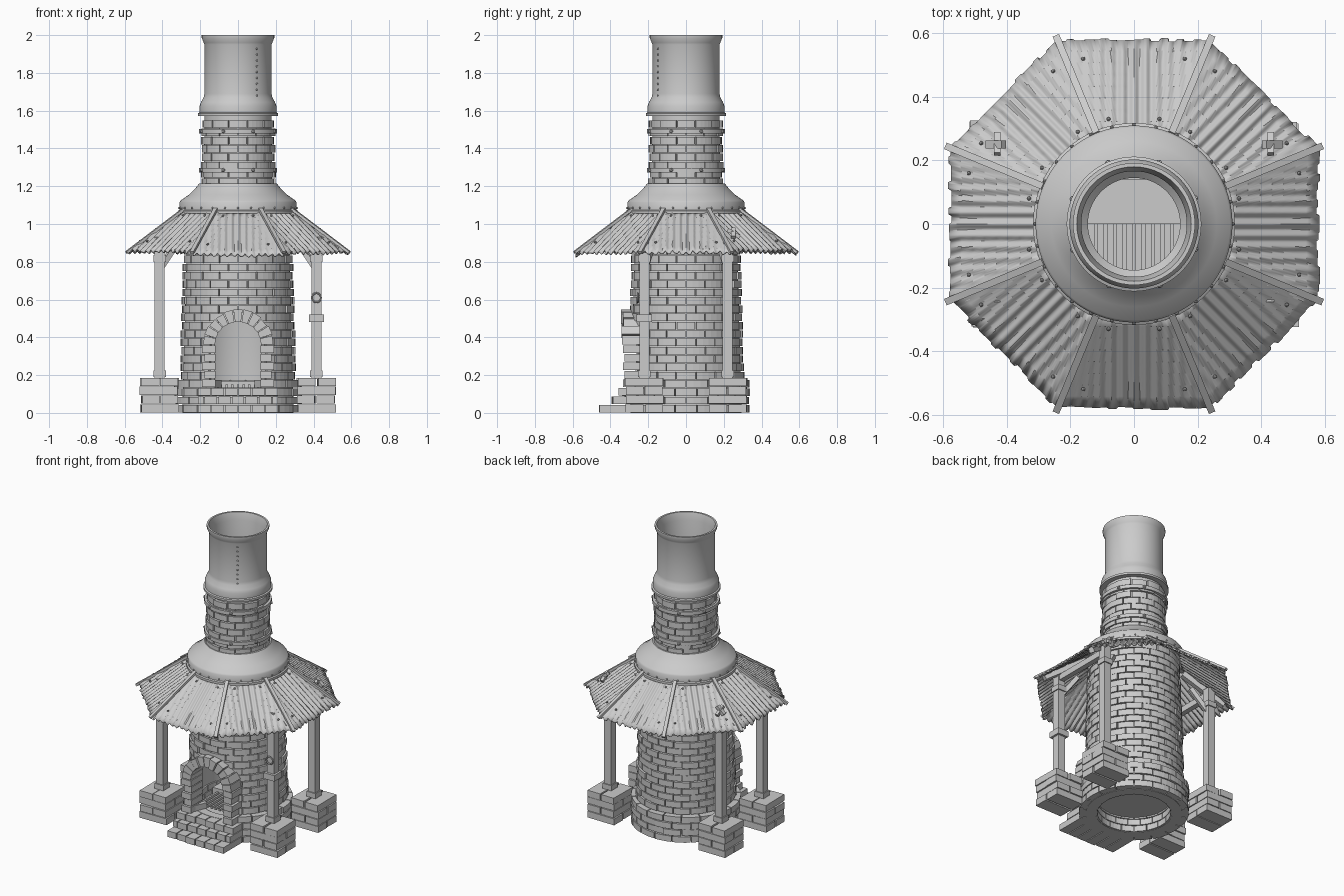
import bpy, bmesh, math, random
from math import pi, sin, cos, sqrt
from mathutils import Vector, Matrix

random.seed(4)
if "Cube" in bpy.data.objects:
    bpy.data.objects.remove(bpy.data.objects["Cube"])

stone = bpy.data.materials.new("light_grey")
stone.use_nodes = True
GREY = (0.6, 0.6, 0.6, 1)
stone.diffuse_color = GREY
stone.node_tree.nodes["Principled BSDF"].inputs["Base Color"].default_value = GREY
COURSE = 0.044


def finish(name, bm, smooth=False):
    bmesh.ops.recalc_face_normals(bm, faces=bm.faces)
    me = bpy.data.meshes.new(name)
    bm.to_mesh(me)
    bm.free()
    ob = bpy.data.objects.new(name, me)
    bpy.context.collection.objects.link(ob)
    me.materials.append(stone)
    bpy.ops.object.select_all(action="DESELECT")
    ob.select_set(True)
    bpy.context.view_layer.objects.active = ob
    if smooth:
        bpy.ops.object.shade_smooth_by_angle(angle=math.radians(35))
    return ob


def box(bm, lo, hi, spin=0.0):
    lo, hi = Vector(lo), Vector(hi)
    m = Matrix.Translation((lo + hi) / 2) @ Matrix.Rotation(spin, 4, "Z") @ Matrix.Diagonal((*(hi - lo), 1))
    bmesh.ops.create_cube(bm, size=1, matrix=m)


def beam(bm, a, b, width, height):
    a, b = Vector(a), Vector(b)
    d = b - a
    m = Matrix.Translation((a + b) / 2) @ d.to_track_quat("X", "Z").to_matrix().to_4x4()
    bmesh.ops.create_cube(bm, size=1, matrix=m @ Matrix.Diagonal((d.length, width, height, 1)))


def rivet(bm, p, r=0.006):
    bmesh.ops.create_icosphere(bm, subdivisions=1, radius=r, matrix=Matrix.Translation(p))


def prism(bm, ring_a, ring_b):
    # closed solid between two matching outlines
    va, vb = [bm.verts.new(p) for p in ring_a], [bm.verts.new(p) for p in ring_b]
    bm.faces.new(va)
    bm.faces.new(vb)
    for i in range(len(va)):
        j = (i + 1) % len(va)
        bm.faces.new((va[i], va[j], vb[j], vb[i]))


def curved_brick(bm, r0, r1, a0, a1, z0, z1):
    n = max(1, round((a1 - a0) / 0.12))
    angs = [a0 + (a1 - a0) * i / n for i in range(n + 1)]
    flat = [(r1 * cos(a), r1 * sin(a)) for a in angs] + [(r0 * cos(a), r0 * sin(a)) for a in reversed(angs)]
    prism(bm, [(x, y, z0) for x, y in flat], [(x, y, z1) for x, y in flat])


def lathe(name, profile, closed=False, steps=64):
    bm = bmesh.new()
    rings = [[bm.verts.new((r * cos(2 * pi * i / steps), r * sin(2 * pi * i / steps), z))
              for i in range(steps)] for r, z in profile]
    pairs = list(zip(rings, rings[1:])) + ([(rings[-1], rings[0])] if closed else [])
    for p, q in pairs:
        for i in range(steps):
            j = (i + 1) % steps
            bm.faces.new((p[i], p[j], q[j], q[i]))
    return finish(name, bm, True)


def brick_rings(name, z0, rows, count, radius, depth, gap_half=None, gap=0.006):
    bm = bmesh.new()
    front = 1.5 * pi
    for k in range(rows):
        z = z0 + k * COURSE
        r = radius(z)
        w = gap_half(z + COURSE / 2) if gap_half else 0
        hole = math.asin(w / r) if w else 0
        start = front + (k % 2) * pi / count
        for i in range(count):
            a0 = start + 2 * pi * i / count + gap / 2 / r
            a1 = a0 + 2 * pi / count - gap / r
            spans = [(a0, a1)]
            if hole:
                # trim bricks that meet the doorway
                spans = []
                for turn in (0, 2 * pi):
                    c = front + turn
                    if a1 > c - hole and a0 < c + hole:
                        spans += [(a0, c - hole), (c + hole, a1)]
                spans = spans or [(a0, a1)]
            bulge = random.uniform(-0.005, 0.005)
            for s, e in spans:
                if e - s > 0.03:
                    curved_brick(bm, r - depth, r + bulge, s, e, z + 0.002, z + COURSE - 0.003)
    return finish(name, bm)


# tower wall with doorway cut
SPRING, DOOR = 0.36, 0.125


def tower_r(z):
    return 0.312 - 0.03 * z


def door_half(z):
    return 0.15 if z < SPRING else sqrt(max(0, 0.15 ** 2 - (z - SPRING) ** 2))


core = lathe("tower_core", [(0.295, 0.0), (tower_r(1.08) - 0.014, 1.08), (0.18, 1.2), (0.178, 1.58),
                            (0.145, 1.58), (0.145, 1.15), (0.235, 1.0), (0.235, 0.0)], True)
bm = bmesh.new()
arch = [(DOOR, 0.135), (-DOOR, 0.135)] + [(-DOOR * cos(pi * i / 16), SPRING + DOOR * sin(pi * i / 16)) for i in range(17)]
prism(bm, [(x, -0.5, z) for x, z in arch], [(x, -0.05, z) for x, z in arch])
cutter = finish("doorway_cutter", bm)
cutter.hide_render = True
bpy.context.view_layer.objects.active = core
cut = core.modifiers.new("doorway", "BOOLEAN")
cut.operation, cut.object, cut.solver = "DIFFERENCE", cutter, "EXACT"
bpy.ops.object.modifier_apply(modifier=cut.name)
bpy.data.objects.remove(cutter)

brick_rings("tower_bricks", 4 * COURSE, 20, 18, tower_r, 0.03, door_half)
brick_rings("base_ring_bricks", 0.0, 4, 18, lambda z: 0.335, 0.11, lambda z: 0.13 if z > 0.13 else 0)
brick_rings("chimney_bricks", 1.2, 8, 12, lambda z: 0.196 - 0.01 * (z - 1.2), 0.03)

# firebox floor, rear slab and grate
bm = bmesh.new()
bmesh.ops.create_circle(bm, cap_ends=True, segments=48, radius=0.25, matrix=Matrix.Translation((0, 0, 0.1)))
finish("firebox_floor", bm)
bm = bmesh.new()
box(bm, (-0.19, 0, 0.1), (0.19, 0.14, 0.17))
finish("firebox_slab", bm)
bm = bmesh.new()
for i in range(-5, 6):
    box(bm, (i * 0.03 - 0.006, -0.2, 0.135), (i * 0.03 + 0.006, 0, 0.15))
finish("grate_bars", bm)

# door arch and jambs
bm = bmesh.new()
n = 11
for i in range(n):
    a0, a1 = pi * i / n + 0.015, pi * (i + 1) / n - 0.015
    out = 0.185 + random.uniform(-0.004, 0.006)
    quad = [(r * cos(a), SPRING + r * sin(a)) for r, a in ((0.122, a0), (out, a0), (out, a1), (0.122, a1))]
    front = -0.335 + random.uniform(-0.01, 0.005)
    prism(bm, [(x, front, z) for x, z in quad], [(x, -0.21, z) for x, z in quad])
for side in (-1, 1):
    for k in range(3, 8):
        xs = sorted((side * 0.12, side * (0.178 + 0.012 * (k % 2))))
        z = 0.135 + (k - 3) * 0.045
        box(bm, (xs[0], -0.325 - 0.008 * (k % 2), z + 0.002), (xs[1], -0.21, z + 0.042))
finish("door_arch", bm)

# entrance steps
bm = bmesh.new()
for k, y in enumerate((-0.455, -0.39, -0.352)):
    edges = [-0.215] + [-0.215 + 0.43 * (i + 0.5 * (k % 2)) / 6 for i in range(1 - k % 2, 6)] + [0.215]
    for a, b in zip(edges, edges[1:]):
        box(bm, (a + 0.003, y + random.uniform(-0.006, 0.004), k * 0.045 + 0.002), (b - 0.003, -0.25, k * 0.045 + 0.043))
finish("entrance_steps", bm)

# brick plinths, posts and roof framing
plinths, posts, frame = bmesh.new(), bmesh.new(), bmesh.new()
for sx in (-1, 1):
    for sy in (-1, 1):
        px, py = sx * 0.415, sy * 0.22
        for k in range(4):
            for half in (-1, 1):
                j = random.uniform(-0.005, 0.005)
                size = Vector((0.047, 0.1)) if k % 2 else Vector((0.1, 0.047))
                mid = Vector((px, py)) + (Vector((half * 0.051, 0)) if k % 2 else Vector((0, half * 0.051)))
                lo, hi = mid - size, mid + size
                box(plinths, (lo.x + j, lo.y - j, k * 0.047 + 0.002), (hi.x + j, hi.y - j, k * 0.047 + 0.045), j * 4)
        box(posts, (px - 0.026, py - 0.026, 0.18), (px + 0.026, py + 0.026, 0.93))
        for z in (0.19, 0.8):
            box(posts, (px - 0.033, py - 0.033, z), (px + 0.033, py + 0.033, z + 0.035))
        beam(frame, (sx * 0.53, sy * 0.225, 0.86), (sx * 0.28, sy * 0.13, 1.03), 0.035, 0.035)
        beam(frame, (px, py, 0.76), (sx * 0.31, sy * 0.17, 0.92), 0.028, 0.028)
    beam(frame, (sx * 0.415, -0.24, 0.89), (sx * 0.415, 0.24, 0.89), 0.035, 0.04)
finish("plinth_bricks", plinths)
finish("posts", posts)
finish("roof_frame", frame)

# bracket and hanging ring on one post
bm = bmesh.new()
box(bm, (0.375, -0.262, 0.48), (0.455, -0.18, 0.52))
finish("post_bracket", bm)
bpy.ops.mesh.primitive_torus_add(major_radius=0.024, minor_radius=0.005, major_segments=20, minor_segments=8,
                                 location=(0.415, -0.255, 0.61), rotation=(pi / 2, 0, 0))
bpy.context.object.name = "hanging_ring"
bpy.context.object.data.materials.append(stone)

# corrugated roof sheets, ridge strips and rivets
IN, OUT, TAN = 0.285, 0.582, math.tan(pi / 8)
sheets, ridges, rivets = bmesh.new(), bmesh.new(), bmesh.new()
cols, rows = 96, 8
for k in range(8):
    turn = Matrix.Rotation(k * pi / 4 - pi / 2, 4, "Z")
    eave = 0.85 + random.uniform(-0.012, 0.01) - (0.02 if k == 0 else 0)
    ragged = [random.uniform(-0.008, 0.004) for _ in range(20)]

    def roof_z(a):
        return 1.07 + (eave - 1.07) * (a - IN) / (OUT - IN)

    grid = []
    for r in range(rows + 1):
        line = []
        for c in range(cols + 1):
            t = 2 * c / cols - 1
            f = r / rows
            a = IN + (OUT - IN) * f + ragged[int((t + 1) * 9)] * f ** 6
            u = t * a * TAN
            line.append(sheets.verts.new(turn @ Vector((a, u, roof_z(a) + 0.007 * cos(2 * pi * u / 0.036)))))
        grid.append(line)
    for p, q in zip(grid, grid[1:]):
        for c in range(cols):
            sheets.faces.new((p[c], p[c + 1], q[c + 1], q[c]))
    for a, u in ((0.33, 0.08), (0.52, 0.16)):
        for s in (-1, 1):
            rivet(rivets, turn @ Vector((a, s * u, roof_z(a) + 0.009)), 0.007)
    hi, lo = (turn @ Vector((a, a * TAN, 1.08 - 0.225 * (a - IN) / (OUT - IN))) for a in (IN, OUT + 0.008))
    beam(ridges, hi, lo, 0.022, 0.014)
roof = finish("roof_sheets", sheets, True)
thick = roof.modifiers.new("thickness", "SOLIDIFY")
thick.thickness = 0.006
finish("ridge_strips", ridges)

# loose patches on the back roof corners
bm = bmesh.new()
for s in (-1, 1):
    beam(bm, (s * 0.41, 0.25, 0.975), (s * 0.46, 0.25, 0.93), 0.025, 0.02)
    beam(bm, (s * 0.43, 0.22, 0.97), (s * 0.43, 0.285, 0.93), 0.02, 0.02)
finish("roof_patches", bm)

# metal skirt, bands and chimney pot
lathe("metal_skirt", [(0.29, 1.06), (0.318, 1.055), (0.318, 1.07), (0.31, 1.075), (0.31, 1.115), (0.303, 1.125),
                      (0.26, 1.155), (0.225, 1.19), (0.205, 1.215), (0.175, 1.215)])
for z in (1.285, 1.49):
    lathe("chimney_band", [(0.19, z - 0.012), (0.207, z - 0.012), (0.207, z + 0.012), (0.19, z + 0.012)])
    for i in range(8):
        a = i * pi / 4 + 0.4
        rivet(rivets, (0.208 * cos(a), 0.208 * sin(a), z), 0.011)
lathe("chimney_pot", [(0.17, 1.572), (0.212, 1.572), (0.212, 1.586), (0.203, 1.59), (0.203, 1.625), (0.196, 1.645),
                      (0.182, 1.67), (0.178, 1.69), (0.178, 1.95), (0.182, 1.96), (0.192, 1.985), (0.192, 2.0),
                      (0.18, 2.0), (0.166, 1.95), (0.166, 1.6), (0.145, 1.58)])
for i in range(28):
    a = 2 * pi * i / 28
    rivet(rivets, (0.312 * cos(a), 0.312 * sin(a), 1.085))
for i in range(9):
    rivet(rivets, (0.1, -0.148, 1.68 + i * 0.031), 0.006)
finish("rivets", rivets)
